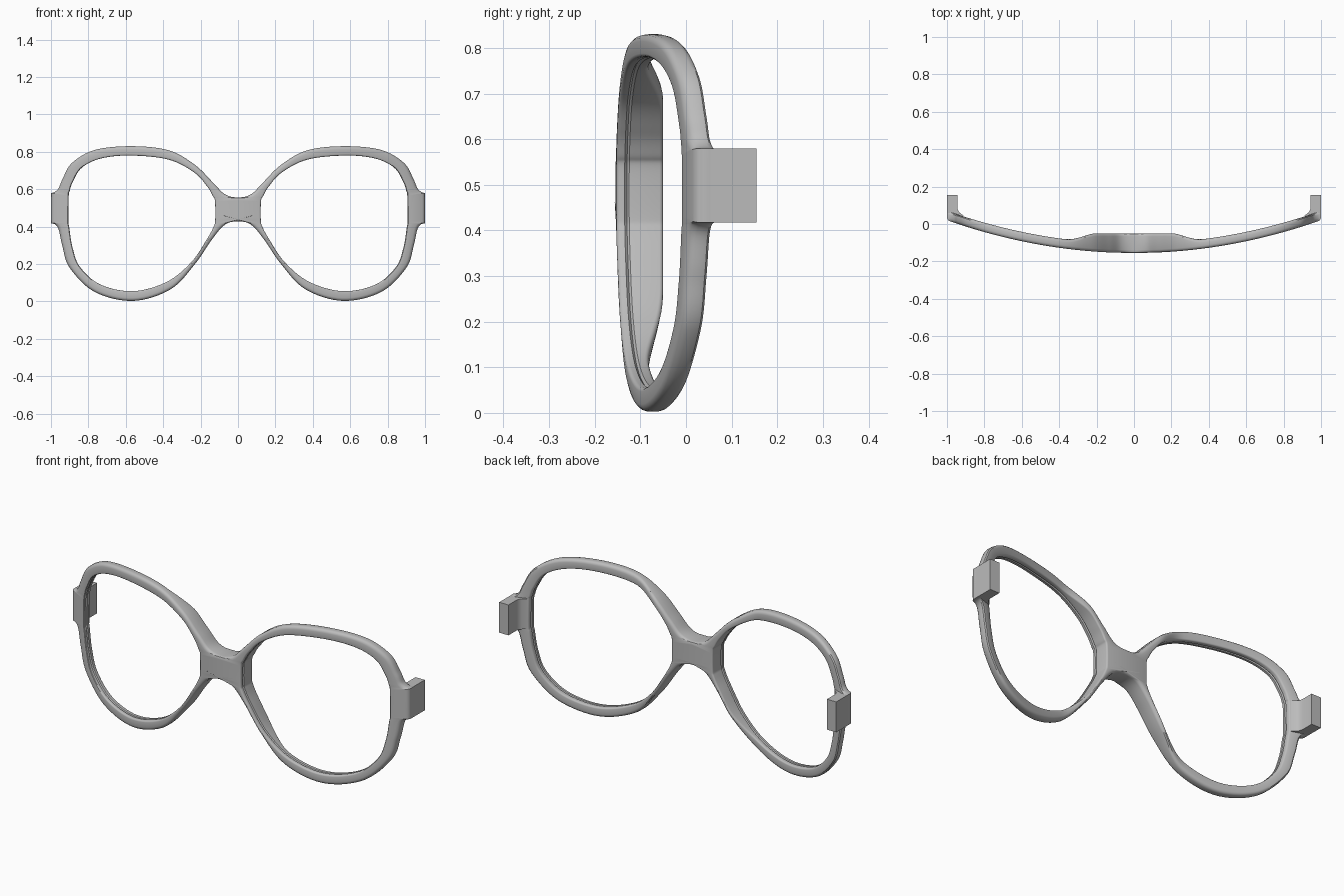
import bpy
import bmesh
from mathutils import Vector

cube = bpy.data.objects.get("Cube")
if cube:
    bpy.data.objects.remove(cube, do_unlink=True)

STEPS = 8          # samples between neighbouring control points
RIM_DEPTH = 0.05
BRIDGE_BACK = -0.05

gray = bpy.data.materials.new("plain gray")
gray.use_nodes = True
gray.diffuse_color = (0.5, 0.5, 0.5, 1)
gray.node_tree.nodes["Principled BSDF"].inputs["Base Color"].default_value = (0.5, 0.5, 0.5, 1)

# Control points of one half, as (x, z): upper and lower outer edges, with the lens edge beside each
outer_upper = [(0, .556), (.07, .573), (.134, .636), (.23, .73), (.37, .808), (.57, .83),
               (.765, .81), (.888, .74), (.94, .65), (.963, .6), (1, .58)]
outer_lower = [(1, .417), (.963, .395), (.94, .3), (.9, .18), (.765, .05), (.56, .003),
               (.36, .065), (.23, .2), (.14, .33), (.07, .41), (0, .428)]
lens_edge = [(.123, .535), (.135, .565), (.165, .615), (.235, .69), (.37, .758), (.57, .78),
             (.73, .765), (.835, .715), (.885, .635), (.9, .59), (.905, .565),
             (.907, .43), (.902, .395), (.885, .29), (.845, .185), (.735, .09), (.56, .055),
             (.38, .105), (.25, .21), (.165, .335), (.13, .4), (.122, .435)]


def spline(points):
    """Smooth curve from the second point up to, but not including, the last but one."""
    pts = [Vector(p) for p in points]
    result = []
    for a, b, c, d in zip(pts, pts[1:], pts[2:], pts[3:]):
        for i in range(STEPS):
            t = i / STEPS
            result.append(0.5 * (2 * b + (c - a) * t + (2 * a - 5 * b + 4 * c - d) * t**2
                                 + (3 * b - a - 3 * c + d) * t**3))
    return result


def edge_arc(points):
    """Open arc that runs level at both ends."""
    def reflect(end, near):
        return (2 * end[0] - near[0], near[1])
    return spline([reflect(points[0], points[1])] + points + [reflect(points[-1], points[-2])])


def straight(a, b):
    return [Vector(a).lerp(Vector(b), i / STEPS) for i in range(STEPS)]


def front_y(x):
    return -0.155 + 0.175 * x * x


def back_y(x):
    # The frame is thicker around the nose
    t = min(max((x - 0.2) / 0.17, 0), 1)
    t = t * t * (3 - 2 * t)
    return BRIDGE_BACK * (1 - t) + (front_y(x) + RIM_DEPTH) * t


def finish(obj):
    """Apply the modifiers, then shade and colour."""
    obj.data.materials.append(gray)
    bpy.ops.object.select_all(action='DESELECT')
    obj.select_set(True)
    bpy.context.view_layer.objects.active = obj
    for name in [m.name for m in obj.modifiers]:
        bpy.ops.object.modifier_apply(modifier=name)
    bpy.ops.object.shade_smooth_by_angle(angle=0.6)


def make_object(name, bm):
    bmesh.ops.recalc_face_normals(bm, faces=bm.faces)
    mesh = bpy.data.meshes.new(name)
    bm.to_mesh(mesh)
    bm.free()
    obj = bpy.data.objects.new(name, mesh)
    bpy.context.collection.objects.link(obj)
    mirror = obj.modifiers.new("mirror", 'MIRROR')
    mirror.merge_threshold = 0.0005
    return obj


# Frame front: a section swept around the lens opening
outer = (edge_arc(outer_upper) + straight(outer_upper[-1], outer_lower[0])
         + edge_arc(outer_lower) + straight(outer_lower[-1], outer_upper[0]))
inner = spline(lens_edge[-1:] + lens_edge + lens_edge[:2])

bm = bmesh.new()
weight = bm.edges.layers.float.new("bevel_weight_edge")
rings = []
for i, o in zip(inner, outer):
    groove = i + (o - i).normalized() * 0.006
    section = [(i, front_y(i.x)), (i, front_y(i.x) + 0.018), (groove, front_y(i.x) + 0.023),
               (i, front_y(i.x) + 0.028), (i, back_y(i.x)), (o, back_y(o.x)), (o, front_y(o.x))]
    rings.append([bm.verts.new((p.x, y, p.y)) for p, y in section])

size = len(rings[0])
for a, b in zip(rings, rings[1:] + rings[:1]):
    for k in range(size):
        n = (k + 1) % size
        quad = (a[k], b[k], b[n], a[n])
        # Leave the centre of the bridge open so both halves join
        if all(abs(v.co.x) < 0.0005 for v in quad):
            continue
        bm.faces.new(quad)
    # Round the long edges, except on the join
    for k, amount in ((0, 0.5), (4, 0.5), (5, 1), (6, 1)):
        edge = bm.edges.get((a[k], b[k]))
        if edge and max(a[k].co.x, b[k].co.x) > 0.0005:
            edge[weight] = amount

frame = make_object("frame_front", bm)
bevel = frame.modifiers.new("rounded edges", 'BEVEL')
bevel.limit_method = 'WEIGHT'
bevel.width = 0.016
bevel.segments = 3
bevel.use_clamp_overlap = False
finish(frame)

# Hinge blocks: a plan profile with a curved inner corner, extruded upwards
plan = [(1, .03), (1, .155), (.945, .155), (.945, .09), (.941, .073), (.932, .06),
        (.912, .045), (.925, .025)]
bm = bmesh.new()
base = bm.faces.new([bm.verts.new((x, y, 0.417)) for x, y in plan])
top = bmesh.ops.extrude_face_region(bm, geom=[base])["geom"]
bmesh.ops.translate(bm, vec=(0, 0, 0.163), verts=[v for v in top if isinstance(v, bmesh.types.BMVert)])
finish(make_object("hinge_blocks", bm))
